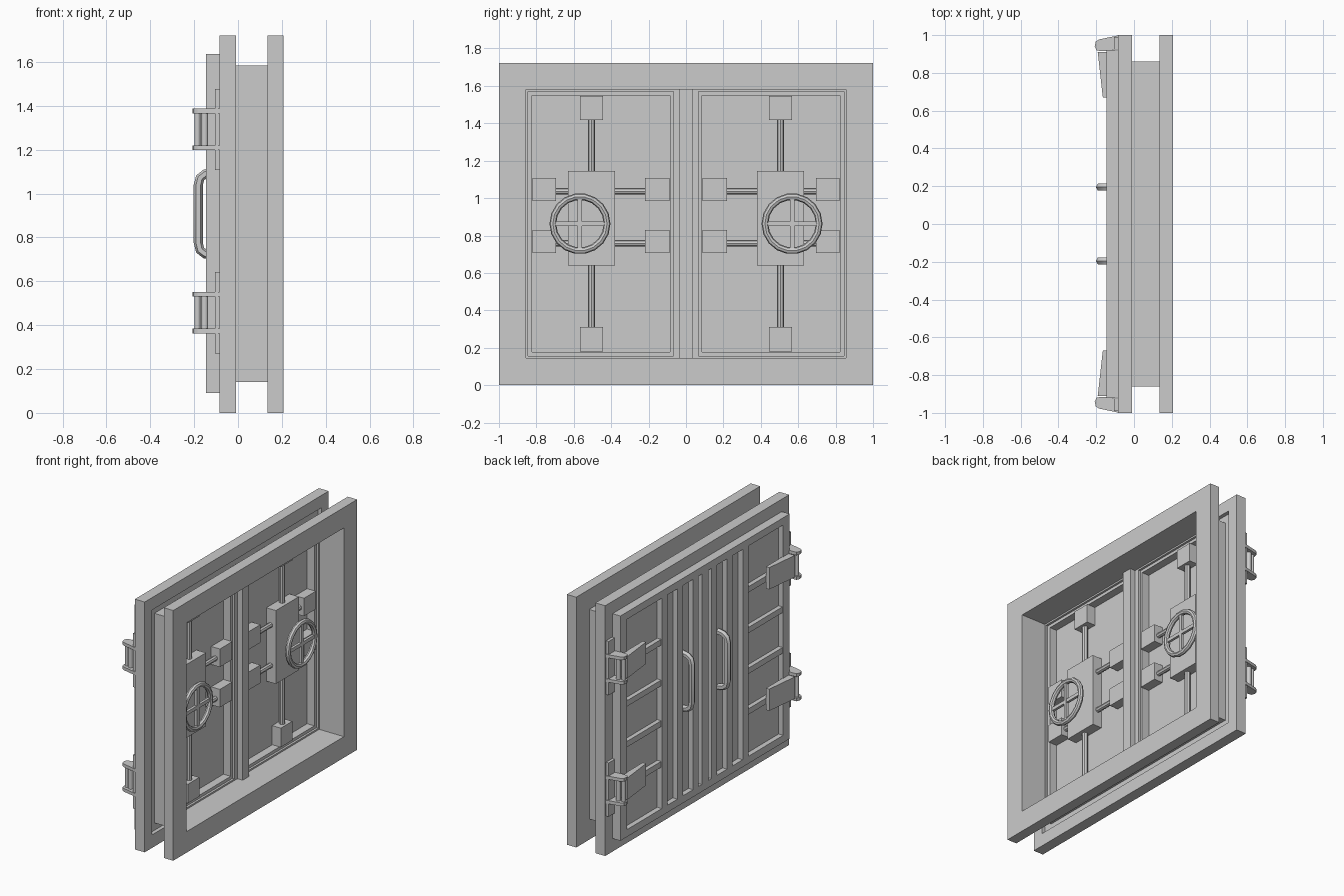
import bpy, bmesh, math
from mathutils import Vector

cube = bpy.data.objects.get("Cube")
if cube:
    bpy.data.objects.remove(cube, do_unlink=True)

steel = bpy.data.materials.new("grey_steel")
steel.use_nodes = True
GREY = (0.6, 0.6, 0.6, 1)
steel.diffuse_color = GREY
steel.node_tree.nodes["Principled BSDF"].inputs["Base Color"].default_value = GREY

MID = 0.863  # height of the door centre


def finish(name, bm, smooth=False):
    bmesh.ops.recalc_face_normals(bm, faces=bm.faces)
    me = bpy.data.meshes.new(name)
    bm.to_mesh(me)
    bm.free()
    me.materials.append(steel)
    ob = bpy.data.objects.new(name, me)
    bpy.context.collection.objects.link(ob)
    if smooth:
        bpy.ops.object.select_all(action='DESELECT')
        ob.select_set(True)
        bpy.context.view_layer.objects.active = ob
        bpy.ops.object.shade_smooth_by_angle(angle=math.radians(40))
    return ob


def add_box(bm, x, y, z):
    verts = bmesh.ops.create_cube(bm, size=1)["verts"]
    for v in verts:
        v.co = Vector([(a + b) / 2 + c * (b - a) for (a, b), c in zip((x, y, z), v.co)])


def box(name, x, y, z):
    bm = bmesh.new()
    add_box(bm, x, y, z)
    return finish(name, bm)


def ring(name, x, outer, inner):
    """Rectangular frame in the y-z plane; outer and inner are (y0, y1, z0, z1)."""
    bm = bmesh.new()
    loops = []
    for px in x:
        for y0, y1, z0, z1 in (outer, inner):
            loops.append([bm.verts.new((px, y, z)) for y, z in
                          ((y0, z0), (y1, z0), (y1, z1), (y0, z1))])
    for a, b in ((0, 1), (1, 3), (3, 2), (2, 0)):
        for i in range(4):
            j = (i + 1) % 4
            bm.faces.new((loops[a][i], loops[a][j], loops[b][j], loops[b][i]))
    return finish(name, bm)


def prism(name, pts, z0, z1):
    bm = bmesh.new()
    face = bm.faces.new([bm.verts.new((x, y, z0)) for x, y in pts])
    ext = bmesh.ops.extrude_face_region(bm, geom=[face])["geom"]
    bmesh.ops.translate(bm, vec=(0, 0, z1 - z0),
                        verts=[v for v in ext if isinstance(v, bmesh.types.BMVert)])
    return finish(name, bm)


def tube(name, pts, r, sides=10, closed=False):
    """Round bar swept along a path with mitred corners."""
    pts = [Vector(p) for p in pts]
    n = len(pts)
    normal = (pts[1] - pts[0]).cross(pts[-1] - pts[0])
    normal = normal.normalized() if normal.length > 1e-6 else Vector((1, 0, 0))
    bm = bmesh.new()
    rings = []
    for i, p in enumerate(pts):
        before = pts[i - 1] if i or closed else p
        after = pts[(i + 1) % n] if i < n - 1 or closed else p
        side = (after - before).normalized().cross(normal)
        rings.append([bm.verts.new(p + r * (math.cos(t) * side + math.sin(t) * normal))
                      for t in (math.tau * k / sides for k in range(sides))])
    for i in range(n if closed else n - 1):
        a, b = rings[i], rings[(i + 1) % n]
        for k in range(sides):
            m = (k + 1) % sides
            bm.faces.new((a[k], a[m], b[m], b[k]))
    if not closed:
        bm.faces.new(rings[0])
        bm.faces.new(rings[-1])
    return finish(name, bm, True)


# Wall frame: two flanges joined by a recessed sleeve
full = (-1, 1, 0, 1.722)
opening = (-0.856, 0.856, 0.145, 1.581)
ring("inner_flange", (0.135, 0.207), full, opening)
ring("outer_flange", (-0.085, -0.01), full, (-0.92, 0.92, 0.09, 1.637))
ring("sleeve", (-0.04, 0.135), (-0.859, 0.859, 0.142, 1.584), opening)

# Central meeting post on the inside
box("meeting_post", (-0.05, 0.06), (-0.035, 0.035), (0.146, 1.58))

for s, side in ((1, "back"), (-1, "front")):
    def span(a, b):
        return tuple(sorted((s * a, s * b)))

    # Door leaf: outer slab, stepped inner plug, raised outer border
    box(side + "_door_panel", (-0.11, -0.05), span(0, 0.918), (0.092, 1.635))
    ring(side + "_door_slab_edge", (-0.1, -0.035), (*span(0, 0.919), 0.091, 1.636),
         (*span(0.08, 0.84), 0.17, 1.56))
    ring(side + "_door_rim", (-0.06, 0.02), (*span(0, 0.855), 0.146, 1.58),
         (*span(0.068, 0.845), 0.157, 1.569))
    ring(side + "_door_lip", (-0.06, 0.005), (*span(0.067, 0.846), 0.156, 1.57),
         (*span(0.086, 0.823), 0.178, 1.548))
    ring(side + "_door_border", (-0.145, -0.1), (*span(0, 0.92), 0.09, 1.637),
         (*span(0.035, 0.85), 0.14, 1.587))

    # Outer ribs
    bm = bmesh.new()
    for y in (0.1, 0.27, 0.44):
        add_box(bm, (-0.145, -0.105), span(y - 0.03, y + 0.03), (0.13, 1.6))
    for k in (-1.5, -0.5, 0.5, 1.5):
        z = MID + 0.28 * k
        add_box(bm, (-0.14, -0.105), span(0.46, 0.86), (z - 0.02, z + 0.02))
    finish(side + "_door_ribs", bm)

    # Pull handle
    y = s * 0.195
    tube(side + "_pull_handle",
         [(-0.105, y, 0.715), (-0.15, y, 0.725), (-0.173, y, 0.742), (-0.181, y, 0.775),
          (-0.181, y, 1.04), (-0.173, y, 1.072), (-0.15, y, 1.09), (-0.105, y, 1.098)],
         0.021, 6)

    # Hinges
    for z, level in ((0.457, "lower"), (1.293, "upper")):
        tag = f"{side}_{level}_hinge"
        box(tag + "_base", (-0.105, -0.08), span(0.925, 0.99), (z - 0.185, z + 0.185))
        knuckle = [(-0.085, 0.998), (-0.185, 0.977), (-0.203, 0.965), (-0.208, 0.94),
                   (-0.198, 0.918), (-0.145, 0.915), (-0.105, 0.925), (-0.085, 0.925)]
        for end in (-1, 1):
            c = z + end * 0.084
            prism(tag + "_knuckle", [(x, s * y) for x, y in knuckle], c - 0.011, c + 0.011)
        tube(tag + "_pin", [(-0.185, s * 0.942, z - 0.085), (-0.185, s * 0.942, z + 0.085)], 0.014)
        tube(tag + "_rod", [(-0.152, s * 0.95, z - 0.085), (-0.152, s * 0.95, z + 0.085)], 0.017)
        strap = [(-0.14, 0.91), (-0.192, 0.91), (-0.165, 0.67), (-0.14, 0.67)]
        prism(tag + "_strap", [(x, s * y) for x, y in strap], z - 0.075, z + 0.075)

    # Lock case, bolt rods and bolt blocks on the inside
    box(side + "_lock_case", (-0.06, 0.022), span(0.38, 0.63), (0.64, 1.145))
    bar = -0.018
    for z0, z1 in ((0.179, 0.31), (1.418, 1.547)):
        box(side + "_bolt_block", (-0.06, 0.016), span(0.443, 0.568), (z0, z1))
    tube(side + "_upright_rod", [(bar, s * 0.505, 0.25), (bar, s * 0.505, 1.48)], 0.019, 8)
    for z in (0.768, 1.046):
        for y0, y1 in ((0.087, 0.22), (0.695, 0.822)):
            box(side + "_bolt_block", (-0.06, 0.016), span(y0, y1), (z - 0.062, z + 0.062))
        rod = z - 0.01
        tube(side + "_cross_rod", [(bar, s * 0.15, rod), (bar, s * 0.76, rod)], 0.017, 8)

    # Hand wheel with four spokes and an axle
    wx, wy = 0.085, s * 0.567
    tube(side + "_wheel_rim",
         [(wx, wy + 0.145 * math.cos(t), MID + 0.145 * math.sin(t))
          for t in (math.tau * k / 18 for k in range(18))], 0.018, 8, True)
    bm = bmesh.new()
    add_box(bm, (wx - 0.009, wx + 0.009), (wy - 0.14, wy + 0.14), (MID - 0.012, MID + 0.012))
    add_box(bm, (wx - 0.01, wx + 0.01), (wy - 0.012, wy + 0.012), (MID - 0.14, MID + 0.14))
    finish(side + "_wheel_spokes", bm)
    tube(side + "_wheel_axle", [(0, wy, MID), (wx + 0.012, wy, MID)], 0.02, 10)
